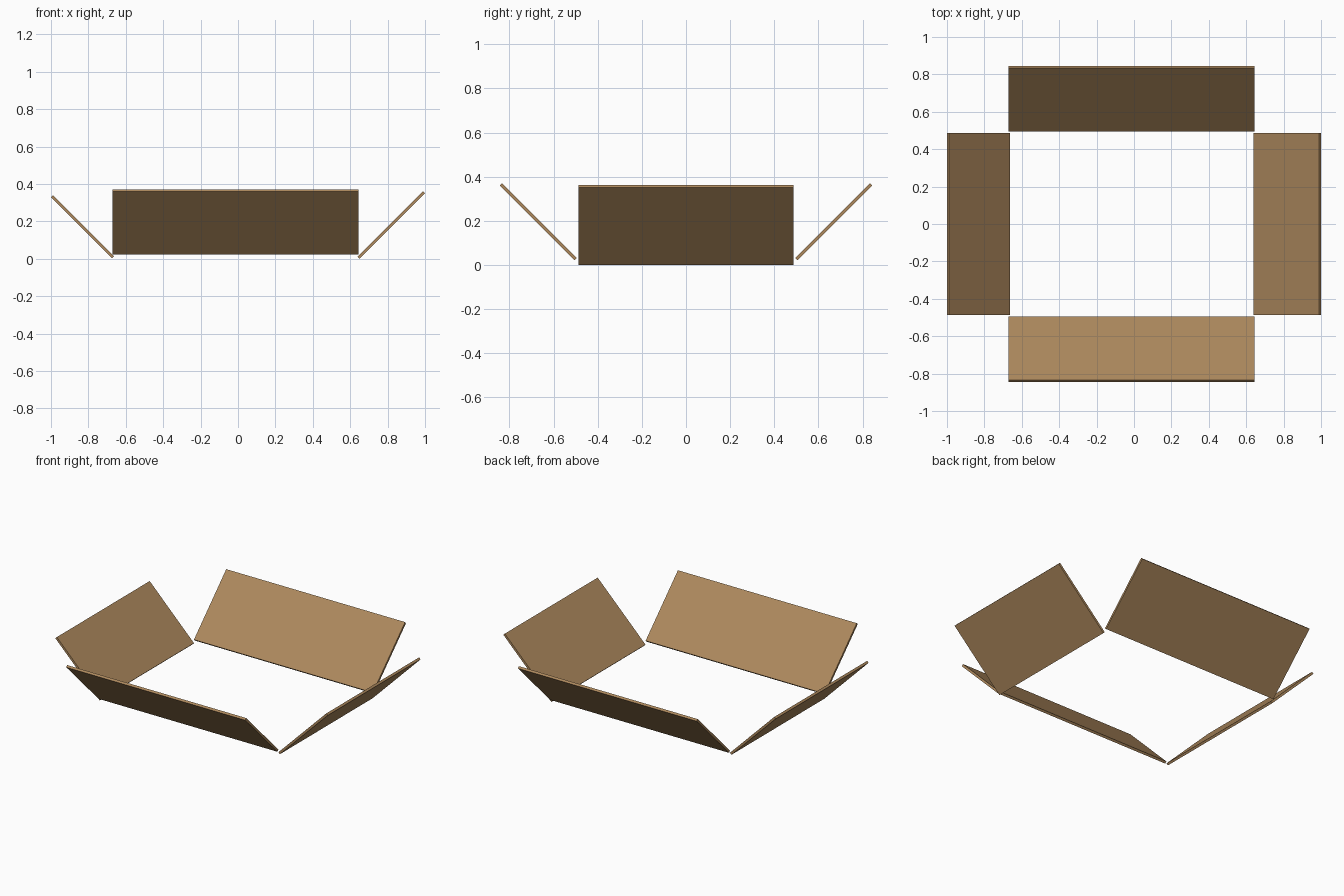
import bpy
from math import radians, sqrt

if "Cube" in bpy.data.objects:
    bpy.data.objects.remove(bpy.data.objects["Cube"])

THICK = 0.015
card = bpy.data.materials.new("cardboard")
card.diffuse_color = (0.42, 0.25, 0.11, 1)
card.use_nodes = True
card.node_tree.nodes["Principled BSDF"].inputs["Base Color"].default_value = card.diffuse_color


def flap(name, axis, sign, inner, outer, z0, along0, along1):
    """Thin board leaning outward at 45 degrees; inner/outer are its extents on the axis."""
    length = (outer - inner) * sqrt(2) - THICK
    mid = sign * (inner + outer) / 2
    z = z0 + (outer - inner) / 2
    along = (along0 + along1) / 2
    bpy.ops.mesh.primitive_cube_add(size=1)
    ob = bpy.context.object
    ob.name = name
    if axis == "x":
        ob.dimensions = (length, along1 - along0, THICK)
        ob.location = (mid, along, z)
        ob.rotation_euler = (0, radians(-45 * sign), 0)
    else:
        ob.dimensions = (along1 - along0, length, THICK)
        ob.location = (along, mid, z)
        ob.rotation_euler = (radians(45 * sign), 0, 0)
    ob.data.materials.append(card)


# Long flaps, front and back
flap("front_flap", "y", -1, 0.495, 0.844, 0.022, -0.67, 0.643)
flap("back_flap", "y", 1, 0.495, 0.844, 0.022, -0.67, 0.643)

# Short flaps, left and right
flap("right_flap", "x", 1, 0.638, 1.0, 0.0, -0.487, 0.487)
flap("left_flap", "x", -1, 0.664, 1.0, 0.003, -0.487, 0.487)
